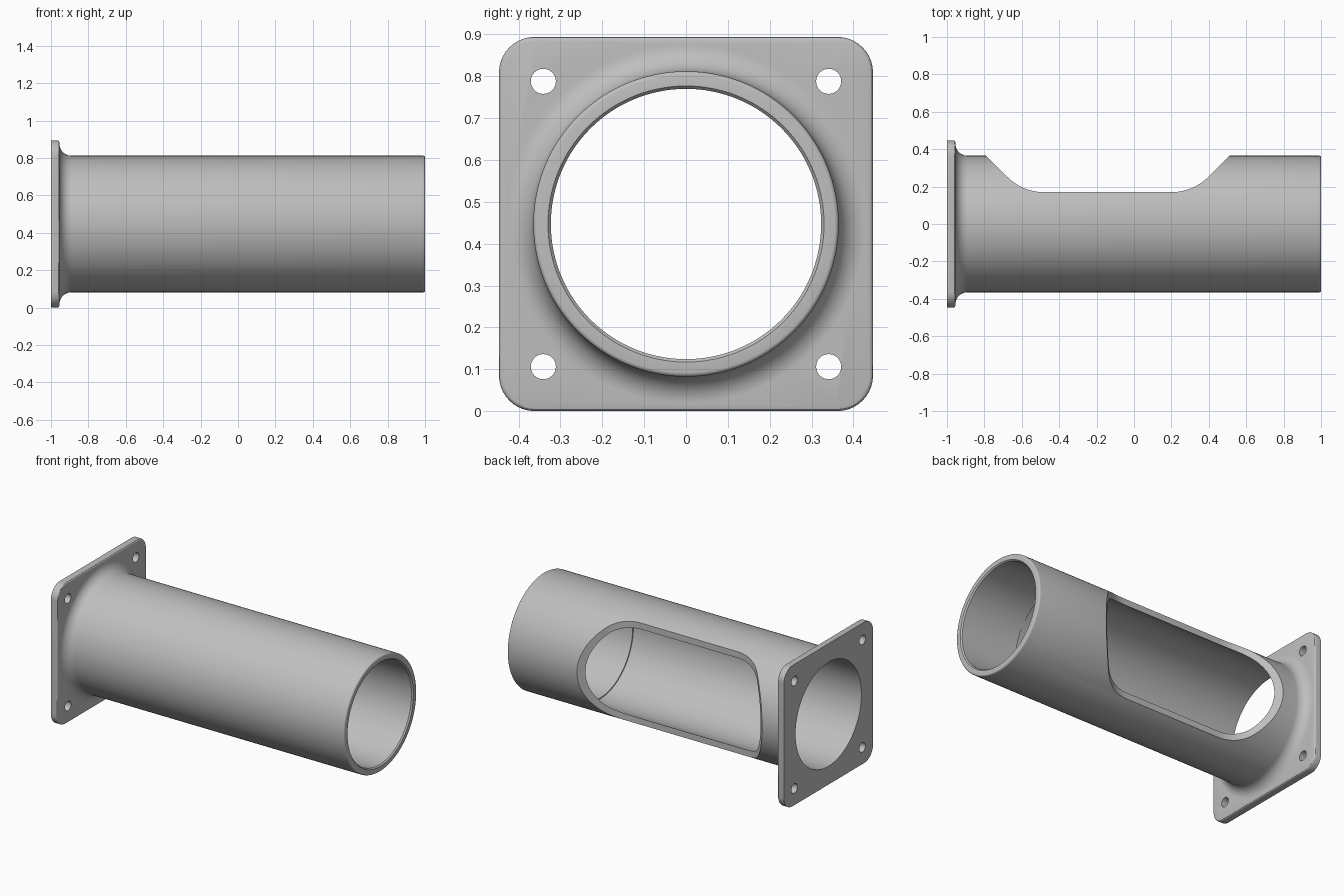
import bpy, bmesh, math
from mathutils import Vector

cube = bpy.data.objects.get("Cube")
if cube:
    bpy.data.objects.remove(cube, do_unlink=True)

HALF = 0.447          # half width of the flange, also the axis height
FACE = -0.955         # inner face of the flange
OUTER, BORE, LIP = 0.365, 0.33, 0.323

grey = bpy.data.materials.new("grey_plastic")
grey.use_nodes = True
colour = (0.52, 0.52, 0.52, 1)
grey.diffuse_color = colour
grey.node_tree.nodes["Principled BSDF"].inputs["Base Color"].default_value = colour


def finish(name, bm):
    bmesh.ops.recalc_face_normals(bm, faces=bm.faces)
    mesh = bpy.data.meshes.new(name)
    bm.to_mesh(mesh)
    bm.free()
    mesh.materials.append(grey)
    obj = bpy.data.objects.new(name, mesh)
    bpy.context.collection.objects.link(obj)
    return obj


def arc(cx, cy, r, start, end, steps):
    angles = [math.radians(start + (end - start) * i / steps) for i in range(steps + 1)]
    return [(cx + r * math.cos(a), cy + r * math.sin(a)) for a in angles]


def revolve(name, profile, y=0, z=HALF, sides=128):
    """Closed solid turned around a line along x; profile holds (x, radius)."""
    bm = bmesh.new()
    turns = [2 * math.pi * i / sides for i in range(sides)]
    rings = [[bm.verts.new((x, y + r * math.cos(t), z + r * math.sin(t))) for t in turns]
             for x, r in profile]
    for a, b in zip(rings, rings[1:]):
        for i in range(sides):
            j = (i + 1) % sides
            bm.faces.new((a[i], a[j], b[j], b[i]))
    bm.faces.new(rings[0])
    bm.faces.new(rings[-1])
    return finish(name, bm)


def prism(name, points, offset):
    """Closed solid swept from a flat outline."""
    bm = bmesh.new()
    face = bm.faces.new([bm.verts.new(p) for p in points])
    swept = bmesh.ops.extrude_face_region(bm, geom=[face])
    verts = [v for v in swept["geom"] if isinstance(v, bmesh.types.BMVert)]
    bmesh.ops.translate(bm, verts=verts, vec=Vector(offset))
    return finish(name, bm)


def combine(target, tool, operation):
    mod = target.modifiers.new(operation.lower(), 'BOOLEAN')
    mod.operation, mod.solver, mod.object = operation, 'EXACT', tool
    bpy.context.view_layer.objects.active = target
    bpy.ops.object.modifier_apply(modifier=mod.name)
    bpy.data.objects.remove(tool, do_unlink=True)


# Tube with a flared root and a slightly rounded end
FLARE = 0.065
profile = [(-0.98, OUTER + FLARE)]
profile += arc(FACE + FLARE, OUTER + FLARE, FLARE, 180, 270, 12)
profile += arc(0.99, OUTER - 0.01, 0.01, 90, 0, 4)
body = revolve("flanged_tube", profile)

# Square flange with rounded corners and a softened front edge
CORNER = 0.085
c = HALF - CORNER
outline = []
for k, (sy, sz) in enumerate([(1, 1), (-1, 1), (-1, -1), (1, -1)]):
    outline += arc(sy * c, HALF + sz * c, CORNER, 90 * k, 90 * k + 90, 10)
flange = prism("flange", [(-1, y, z) for y, z in outline], (FACE + 1, 0, 0))
bm = bmesh.new()
bm.from_mesh(flange.data)
rim = [e for e in bm.edges if all(v.co.x > FACE - 0.001 for v in e.verts)]
bmesh.ops.bevel(bm, geom=rim, offset=0.01, segments=3, profile=0.5, affect='EDGES')
bm.to_mesh(flange.data)
bm.free()
combine(body, flange, 'UNION')

# Bore, narrowing towards the open end
bore = revolve("bore_cutter", [(-1.1, BORE), (0.6, BORE), (0.6, LIP),
                               (0.992, LIP), (1.0, BORE), (1.1, BORE)])
combine(body, bore, 'DIFFERENCE')

# Side window: flat bottom, curved into sloping ends
FLOOR, BEND = 0.17, 0.278
cut = [(0.7, 0.555)] + arc(0.2, FLOOR + BEND, BEND, -45, -90, 10)
cut += arc(-0.48, FLOOR + BEND, BEND, -90, -135, 10) + [(-0.98, 0.555)]
window = prism("window_cutter", [(x, y, -0.2) for x, y in cut], (0, 0, 1.4))
combine(body, window, 'DIFFERENCE')

# Four screw holes
for sy in (-1, 1):
    for sz in (-1, 1):
        hole = revolve("hole_cutter", [(-1.1, 0.03), (-0.9, 0.03)],
                       sy * 0.341, HALF + sz * 0.341, 32)
        combine(body, hole, 'DIFFERENCE')

# Smooth shading with crisp edges
bpy.ops.object.select_all(action='DESELECT')
body.select_set(True)
bpy.context.view_layer.objects.active = body
bpy.ops.object.shade_smooth_by_angle(angle=math.radians(30))
